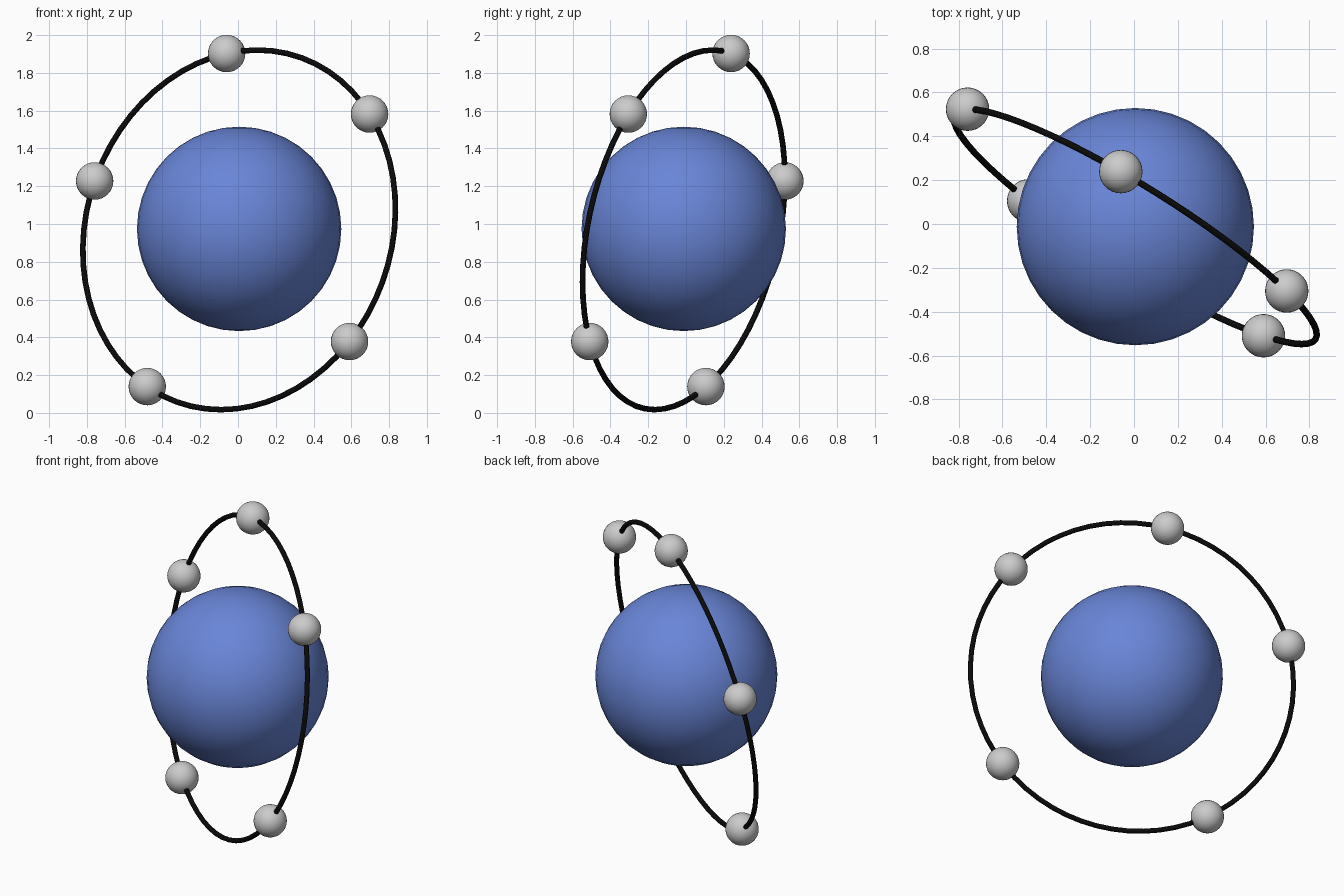
import bpy
from mathutils import Vector

if "Cube" in bpy.data.objects:
    bpy.data.objects.remove(bpy.data.objects["Cube"])

CENTRE = Vector((0.006, -0.012, 0.969))
NORMAL = Vector((0.52, 0.833, -0.187)).normalized()
RING_R, TUBE_R, BALL_R = 0.969, 0.015, 0.099


def material(name, colour):
    m = bpy.data.materials.new(name)
    m.diffuse_color = (*colour, 1)
    m.use_nodes = True
    m.node_tree.nodes["Principled BSDF"].inputs["Base Color"].default_value = m.diffuse_color
    return m


blue = material("blue", (0.14, 0.235, 0.68))
grey = material("light_grey", (0.6, 0.6, 0.6))
black = material("black", (0.003, 0.003, 0.003))


def finish(name, mat):
    ob = bpy.context.object
    ob.name = name
    ob.data.materials.append(mat)
    bpy.ops.object.shade_smooth()
    return ob


def ball(name, centre, radius, segments, mat):
    bpy.ops.mesh.primitive_uv_sphere_add(segments=segments, ring_count=segments // 2,
                                         radius=radius, location=centre)
    return finish(name, mat)


# Central sphere
ball("core_sphere", (0.006, -0.012, 0.974), 0.541, 40, blue)

# Tilted orbit ring
bpy.ops.mesh.primitive_torus_add(major_radius=RING_R, minor_radius=TUBE_R,
                                 major_segments=64, minor_segments=12, location=CENTRE,
                                 rotation=NORMAL.to_track_quat('Z', 'Y').to_euler())
finish("orbit_ring", black)

# Small balls threaded on the ring (rough positions snapped onto the ring)
spots = [(-0.06, 0.24, 1.905), (0.70, -0.31, 1.587), (-0.754, 0.52, 1.226),
         (0.598, -0.524, 0.368), (-0.484, 0.10, 0.14)]
for i, spot in enumerate(spots):
    d = Vector(spot) - CENTRE
    d -= NORMAL * d.dot(NORMAL)
    ball(f"orbit_ball_{i + 1}", CENTRE + d.normalized() * RING_R, BALL_R, 32, grey)
